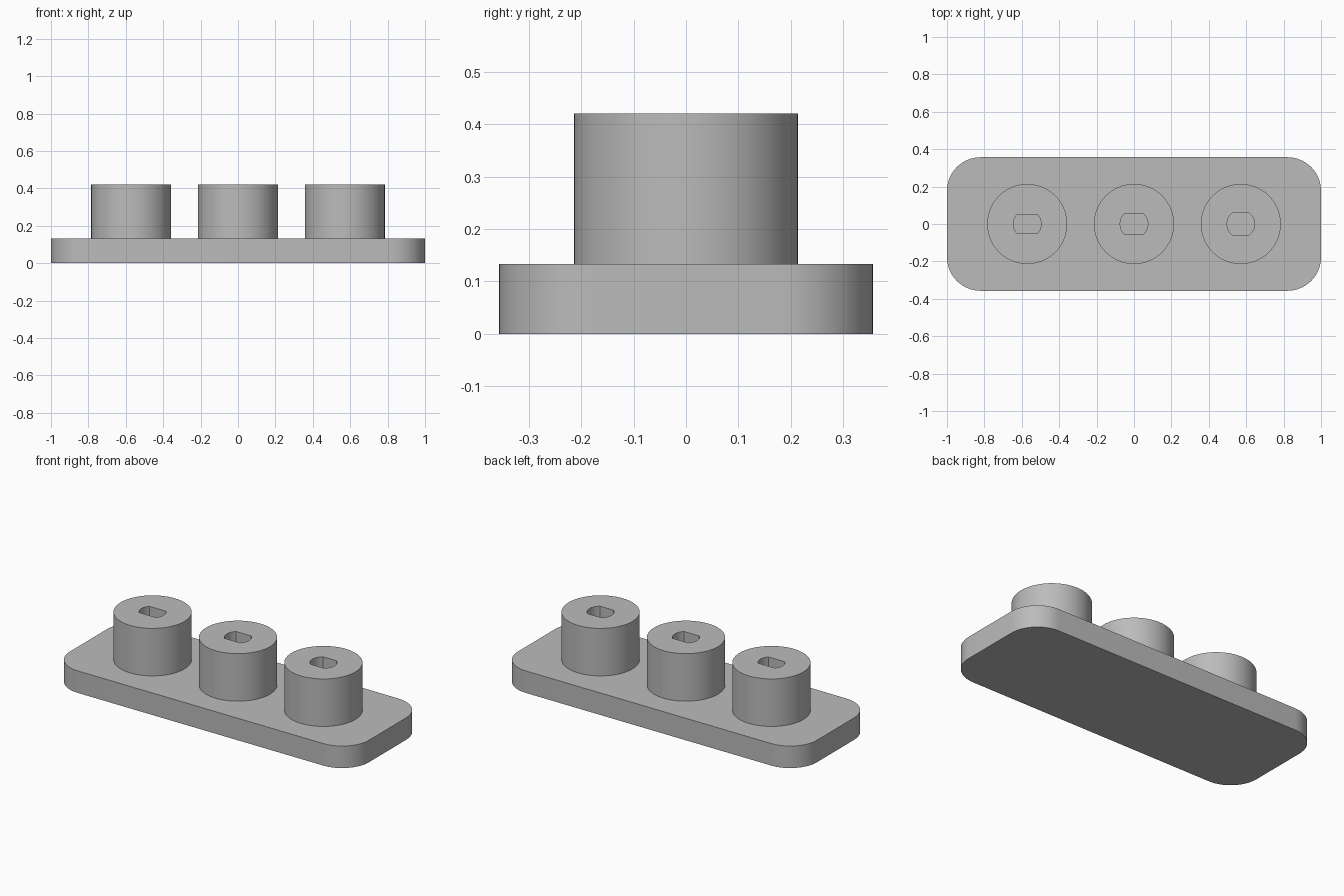
import bpy, bmesh, math

cube = bpy.data.objects.get("Cube")
if cube:
    bpy.data.objects.remove(cube, do_unlink=True)

grey = bpy.data.materials.new("plain grey")
grey.use_nodes = True
colour = (0.5, 0.5, 0.5, 1)
grey.diffuse_color = colour
grey.node_tree.nodes["Principled BSDF"].inputs["Base Color"].default_value = colour

BASE_TOP, POST_TOP = 0.133, 0.42


def prism(name, outline, z0, z1):
    """Extrude a closed outline between two heights."""
    mesh = bpy.data.meshes.new(name)
    bm = bmesh.new()
    face = bm.faces.new([bm.verts.new((x, y, z0)) for x, y in outline])
    top = bmesh.ops.extrude_face_region(bm, geom=[face])["geom"]
    bmesh.ops.translate(bm, vec=(0, 0, z1 - z0),
                        verts=[v for v in top if isinstance(v, bmesh.types.BMVert)])
    bmesh.ops.recalc_face_normals(bm, faces=bm.faces)
    bm.to_mesh(mesh)
    bm.free()
    mesh.materials.append(grey)
    obj = bpy.data.objects.new(name, mesh)
    bpy.context.collection.objects.link(obj)
    return obj


def arc(cx, cy, r, start, end, steps):
    angles = [start + (end - start) * i / steps for i in range(steps + 1)]
    return [(cx + r * math.cos(a), cy + r * math.sin(a)) for a in angles]


def rounded_rectangle(hx, hy, r):
    points = []
    for i, (sx, sy) in enumerate([(1, 1), (-1, 1), (-1, -1), (1, -1)]):
        start = i * math.pi / 2
        points += arc(sx * (hx - r), sy * (hy - r), r, start, start + math.pi / 2, 16)
    return points


def flatted_circle(cx, r, half_height):
    """Circle with its front and back cut flat."""
    a = math.asin(half_height / r)
    return arc(cx, 0, r, -a, a, 16) + arc(cx, 0, r, math.pi - a, math.pi + a, 16)


def smooth(obj):
    bpy.ops.object.select_all(action="DESELECT")
    obj.select_set(True)
    bpy.context.view_layer.objects.active = obj
    bpy.ops.object.shade_smooth_by_angle(angle=math.radians(30))


# Base plate
smooth(prism("base_plate", rounded_rectangle(1, 0.357, 0.18), 0, BASE_TOP))

# Posts, each with a slightly wider shaft socket than the last
for side, x, half in [("right", -0.571, 0.049), ("middle", 0, 0.054), ("left", 0.571, 0.059)]:
    post = prism(side + "_post", arc(x, 0, 0.214, 0, math.tau, 64)[:-1], BASE_TOP, POST_TOP)
    cutter = prism(side + "_socket_cutter", flatted_circle(x, 0.074, half),
                   BASE_TOP - 0.05, POST_TOP + 0.05)
    cut = post.modifiers.new("socket", "BOOLEAN")
    cut.operation = "DIFFERENCE"
    cut.object = cutter
    cut.solver = "EXACT"
    bpy.context.view_layer.objects.active = post
    bpy.ops.object.modifier_apply(modifier=cut.name)
    bpy.data.objects.remove(cutter, do_unlink=True)
    smooth(post)
